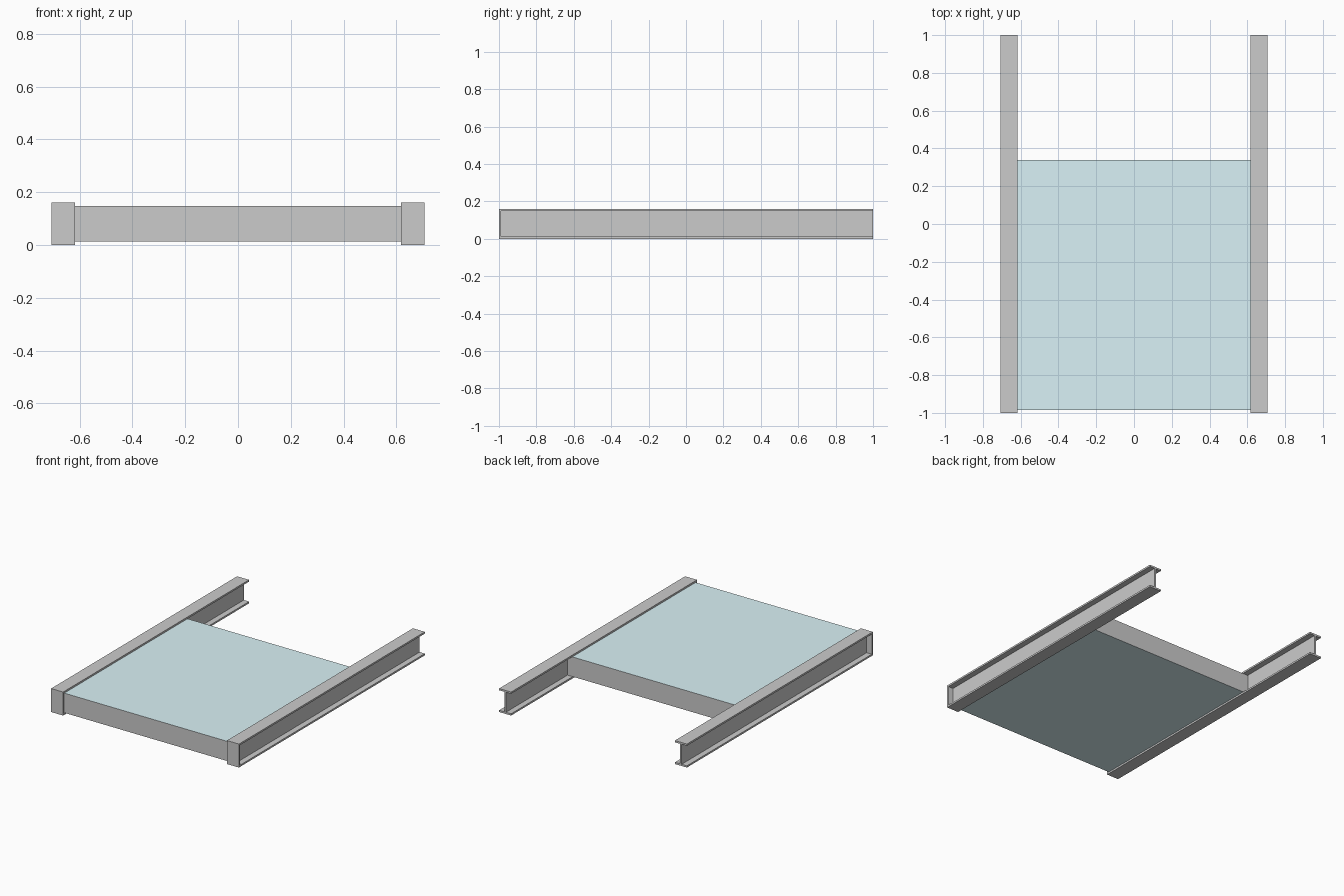
import bpy, bmesh

if "Cube" in bpy.data.objects:
    bpy.data.objects.remove(bpy.data.objects["Cube"])

H = 0.16            # beam height
XI, XO = 0.617, 0.707   # inner and outer flange edges
XC = (XI + XO) / 2
T = 0.012           # plate thickness
CAP = 0.011         # end cap thickness


def make_object(name, bm):
    bmesh.ops.recalc_face_normals(bm, faces=bm.faces)
    mesh = bpy.data.meshes.new(name)
    bm.to_mesh(mesh)
    bm.free()
    obj = bpy.data.objects.new(name, mesh)
    bpy.context.collection.objects.link(obj)
    return obj


def box(name, lo, hi):
    bm = bmesh.new()
    bmesh.ops.create_cube(bm, size=1)
    for v in bm.verts:
        v.co = [(a + b) / 2 + c * (b - a) for a, b, c in zip(lo, hi, v.co)]
    return make_object(name, bm)


def mirror_x(obj):
    mod = obj.modifiers.new("Mirror", 'MIRROR')
    mod.use_axis[0] = True


# I-section side rails, extruded along y
w = T / 2
half = [(XO, 0), (XO, T), (XC + w, T), (XC + w, H - T), (XO, H - T), (XO, H)]
profile = half + [(2 * XC - x, z) for x, z in reversed(half)]
bm = bmesh.new()
face = bm.faces.new([bm.verts.new((x, -1 + CAP, z)) for x, z in profile])
ext = bmesh.ops.extrude_face_region(bm, geom=[face], use_keep_orig=True)
verts = [g for g in ext["geom"] if isinstance(g, bmesh.types.BMVert)]
bmesh.ops.translate(bm, verts=verts, vec=(0, 2 - CAP, 0))
mirror_x(make_object("side_rails", bm))

# Plates closing the front ends of the rails
mirror_x(box("rail_end_caps", (XI, -1, 0), (XO, -1 + CAP, H)))

# Deck held between the rail webs: coloured top and bottom, grey edges
deck = box("deck_panel", (-XC + w, -0.986, T + 0.001), (XC - w, 0.34, H - T - 0.001))
grey = bpy.data.materials.new("deck_edge")
grey.diffuse_color = (0.8, 0.8, 0.8, 1)
grey.use_nodes = True
grey.node_tree.nodes["Principled BSDF"].inputs["Base Color"].default_value = grey.diffuse_color
blue = bpy.data.materials.new("deck_blue")
blue.diffuse_color = (0.7, 0.89, 0.93, 1)
blue.use_nodes = True
blue.node_tree.nodes["Principled BSDF"].inputs["Base Color"].default_value = blue.diffuse_color
deck.data.materials.append(grey)
deck.data.materials.append(blue)
for p in deck.data.polygons:
    p.material_index = 1 if abs(p.normal.z) > 0.5 else 0
